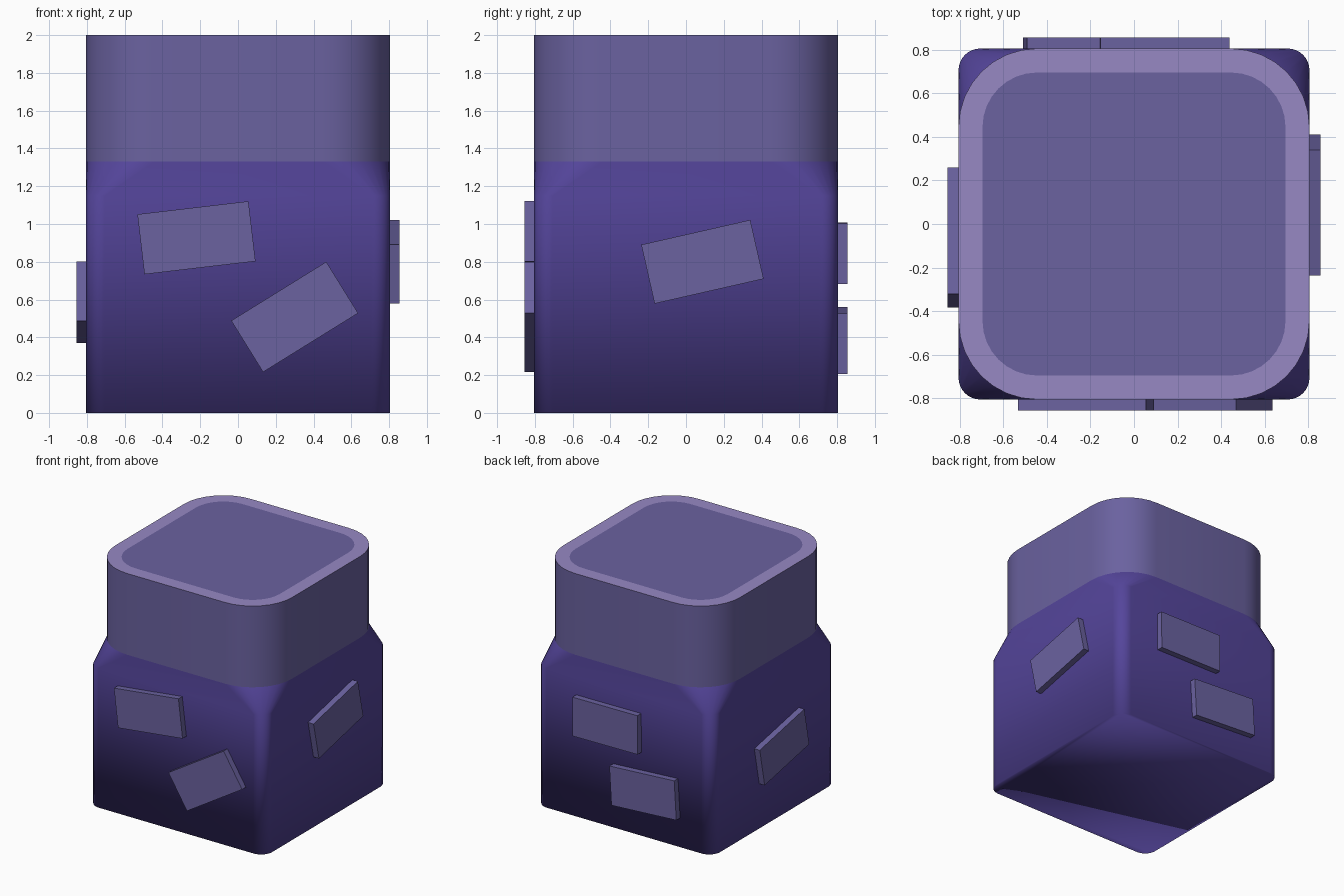
import bpy, bmesh
from math import cos, sin, pi, radians
from mathutils import Matrix

if "Cube" in bpy.data.objects:
    bpy.data.objects.remove(bpy.data.objects["Cube"])

W = 0.805   # half width of the body
SEG = 8     # segments per rounded corner


def material(name, rgb):
    m = bpy.data.materials.new(name)
    m.diffuse_color = (*rgb, 1)
    m.use_nodes = True
    m.node_tree.nodes["Principled BSDF"].inputs["Base Color"].default_value = m.diffuse_color
    return m


dark = material("deep_purple", (0.09, 0.06, 0.33))
mid = material("grey_purple", (0.145, 0.122, 0.35))
light = material("pale_purple", (0.31, 0.25, 0.55))


def finish(name, bm, mat, smooth=None):
    bmesh.ops.recalc_face_normals(bm, faces=bm.faces)
    mesh = bpy.data.meshes.new(name)
    bm.to_mesh(mesh)
    bm.free()
    mesh.materials.append(mat)
    obj = bpy.data.objects.new(name, mesh)
    bpy.context.collection.objects.link(obj)
    if smooth is not None:
        bpy.ops.object.select_all(action='DESELECT')
        obj.select_set(True)
        bpy.context.view_layer.objects.active = obj
        if smooth == 180:
            bpy.ops.object.shade_smooth()
        else:
            bpy.ops.object.shade_smooth_by_angle(angle=radians(smooth))
    return obj


def ring(bm, half, radius, z):
    """Rounded square outline at height z."""
    verts = []
    for k, (sx, sy) in enumerate([(1, 1), (-1, 1), (-1, -1), (1, -1)]):
        for i in range(SEG + 1):
            a = (k + i / SEG) * pi / 2
            verts.append(bm.verts.new(((half - radius) * sx + radius * cos(a),
                                       (half - radius) * sy + radius * sin(a), z)))
    return verts


def loft(name, rings, mat, smooth=None, cap_start=False):
    bm = bmesh.new()
    loops = [ring(bm, *r) for r in rings]
    n = len(loops[0])
    for a, b in zip(loops, loops[1:]):
        for i in range(n):
            j = (i + 1) % n
            bm.faces.new((a[i], a[j], b[j], b[i]))
    if cap_start:
        bm.faces.new(loops[0][::-1])
    return finish(name, bm, mat, smooth)


# Lower body with sloped corner shoulders, softly shaded throughout
loft("lower_body", [(W, 0.1, 0), (W, 0.1, 1.15), (W, 0.36, 1.33)], dark, 180, True)
# Upper body with wider rounded corners
loft("upper_body", [(W, 0.36, 1.33), (W, 0.36, 2)], mid, 30)
# Pale rim around the top
loft("top_rim", [(W, 0.36, 2), (0.695, 0.25, 2)], light)

# Flush top panel
bm = bmesh.new()
bm.faces.new(ring(bm, 0.695, 0.25, 2))
panel = finish("top_panel", bm, mid)
if panel.data.polygons[0].normal.z < 0:
    panel.data.flip_normals()


# Tilted rectangular plates: side turn, offset right as seen facing the side, height, tilt
plates = [
    ("front_plate_upper", 0, -0.22, 0.927, 6.7),
    ("front_plate_lower", 0, 0.30, 0.508, 31.8),
    ("right_plate", 90, 0.087, 0.80, 12.8),
    ("back_plate_upper", 180, -0.14, 0.845, 0.5),
    ("back_plate_lower", 180, 0.205, 0.383, 3.4),
    ("left_plate", 270, 0.062, 0.585, 11.5),
]
for name, turn, u, z, tilt in plates:
    bm = bmesh.new()
    place = (Matrix.Rotation(radians(turn), 4, 'Z')
             @ Matrix.Translation((u, -(W + 0.02), z))
             @ Matrix.Rotation(radians(-tilt), 4, 'Y')
             @ Matrix.Diagonal((0.592, 0.06, 0.32, 1)))
    bmesh.ops.create_cube(bm, size=1, matrix=place)
    finish(name, bm, mid)
